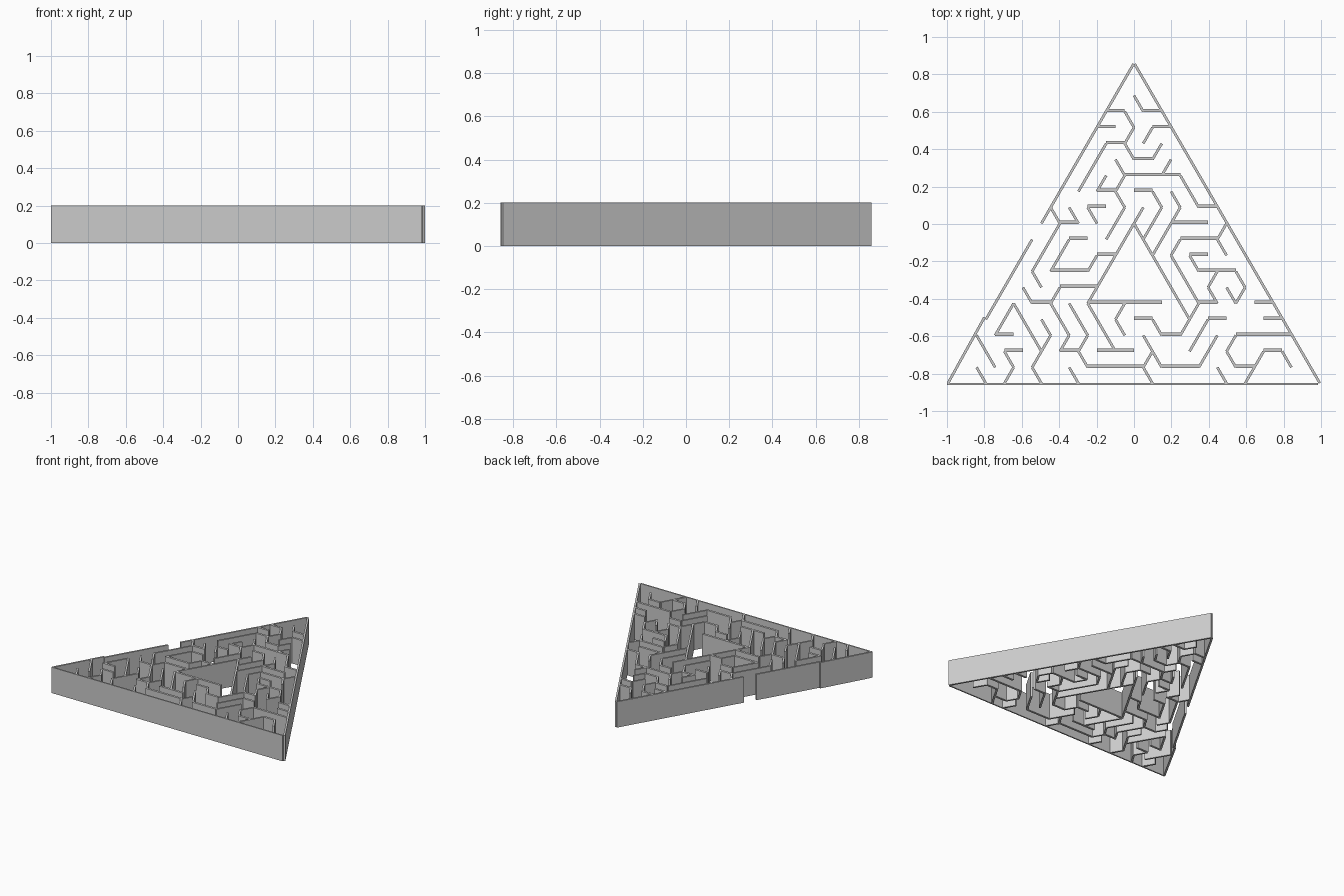
import bpy, bmesh
from mathutils import Vector

if "Cube" in bpy.data.objects:
    bpy.data.objects.remove(bpy.data.objects["Cube"])

HEIGHT, STEP_X, STEP_Y = 0.2, 0.0495, 0.0855
# Six grid directions: (row change, half-cell change)
MOVES = {"E": (0, 2), "W": (0, -2), "R": (1, 1), "L": (1, -1), "U": (-1, 1), "V": (-1, -1)}


def node(row, col, lift=0.0):
    """Point of the triangular grid; rows count down from the apex."""
    return Vector((col * STEP_X, 0.858 - row * STEP_Y + lift, 0))


def add_wall(bm, a, b, thick):
    """One upright slab between two floor points."""
    d = (b - a).normalized()
    n = Vector((-d.y, d.x, 0)) * thick / 2
    base = bm.faces.new([bm.verts.new(p) for p in (a - n, b - n, b + n, a + n)])
    ext = bmesh.ops.extrude_face_region(bm, geom=[base], use_keep_orig=True)
    top = [v for v in ext["geom"] if isinstance(v, bmesh.types.BMVert)]
    bmesh.ops.translate(bm, verts=top, vec=(0, 0, HEIGHT))


def make_walls(name, segments):
    bm = bmesh.new()
    for a, b, thick in segments:
        add_wall(bm, a, b, thick)
    bmesh.ops.recalc_face_normals(bm, faces=bm.faces)
    mesh = bpy.data.meshes.new(name)
    bm.to_mesh(mesh)
    bm.free()
    bpy.context.collection.objects.link(bpy.data.objects.new(name, mesh))


def maze_part(name, *paths):
    """Walk each path over the grid, joining equal moves into one straight wall."""
    segments = []
    for row, col, moves in paths:
        while moves:
            step = moves[0]
            rest = moves.lstrip(step)
            count = len(moves) - len(rest)
            r2, c2 = row + count * MOVES[step][0], col + count * MOVES[step][1]
            flat = step in "EW"
            lift = 0.006 if flat else 0.0
            segments.append((node(row, col, lift), node(r2, c2, lift), 0.017 if flat else 0.014))
            row, col, moves = r2, c2, rest
    make_walls(name, segments)


# Walls below the apex
maze_part("upper_maze_walls",
          (2, 0, "RE"), (3, -3, "ERLREU"), (4, -4, "E"), (5, 1, "UE"),
          (5, -1, "WLLL"), (6, -2, "REEERRE"), (7, -1, "LRLL"), (6, 4, "L"),
          (7, -3, "LE"), (8, 0, "ERLL"), (8, 4, "RLLL"), (9, 1, "L"))

# Walls of the left corner
maze_part("left_maze_walls",
          (9, -3, "WR"), (9, -7, "RWLLLR"), (9, -9, "R"), (11, -5, "WLLEEUE"),
          (14, -12, "RE"), (14, -4, "WWLRRLE"), (15, -7, "RRLREEE"), (16, -10, "RL"),
          (15, -13, "LLE"), (15, -13, "RRRL"), (18, -12, "WRL"), (17, -17, "RR"),
          (19, -17, "R"), (19, -11, "R"), (19, -7, "R"))

# Inner triangle and the walls below it
maze_part("centre_maze_walls",
          (10, 0, "LLLLL"), (10, 0, "RRRRRR"), (15, 3, "WWWWRRR"), (18, -4, "EE"),
          (15, -1, "LR"), (16, 0, "EREUUE"), (17, 1, "RL"), (18, 2, "REEUU"), (19, 1, "R"))

# Walls of the right corner
maze_part("right_maze_walls",
          (15, 7, "VVVUEEU"), (11, 9, "R"), (10, 4, "EE"), (12, 8, "WREERL"),
          (13, 9, "LR"), (14, 10, "R"), (16, 10, "WLL"), (17, 17, "WWWLREUER"),
          (15, 13, "E"), (16, 14, "E"), (19, 9, "R"), (19, 13, "L"))

# Outer triangle, with the entrance gap in the left side
V = Vector
make_walls("outer_right_wall", [(V((0.003, 0.856, 0)), V((0.993, -0.85, 0)), 0.014)])
make_walls("outer_left_wall", [
    (V((-0.002, 0.856, 0)), node(10, -10), 0.014),
    (node(11, -11), node(16, -16), 0.014),
    (V((-0.80, -0.50, 0)), V((-0.994, -0.85, 0)), 0.014)])
make_walls("outer_front_wall", [(V((-1.0, -0.855, 0)), V((0.985, -0.855, 0)), 0.010)])
